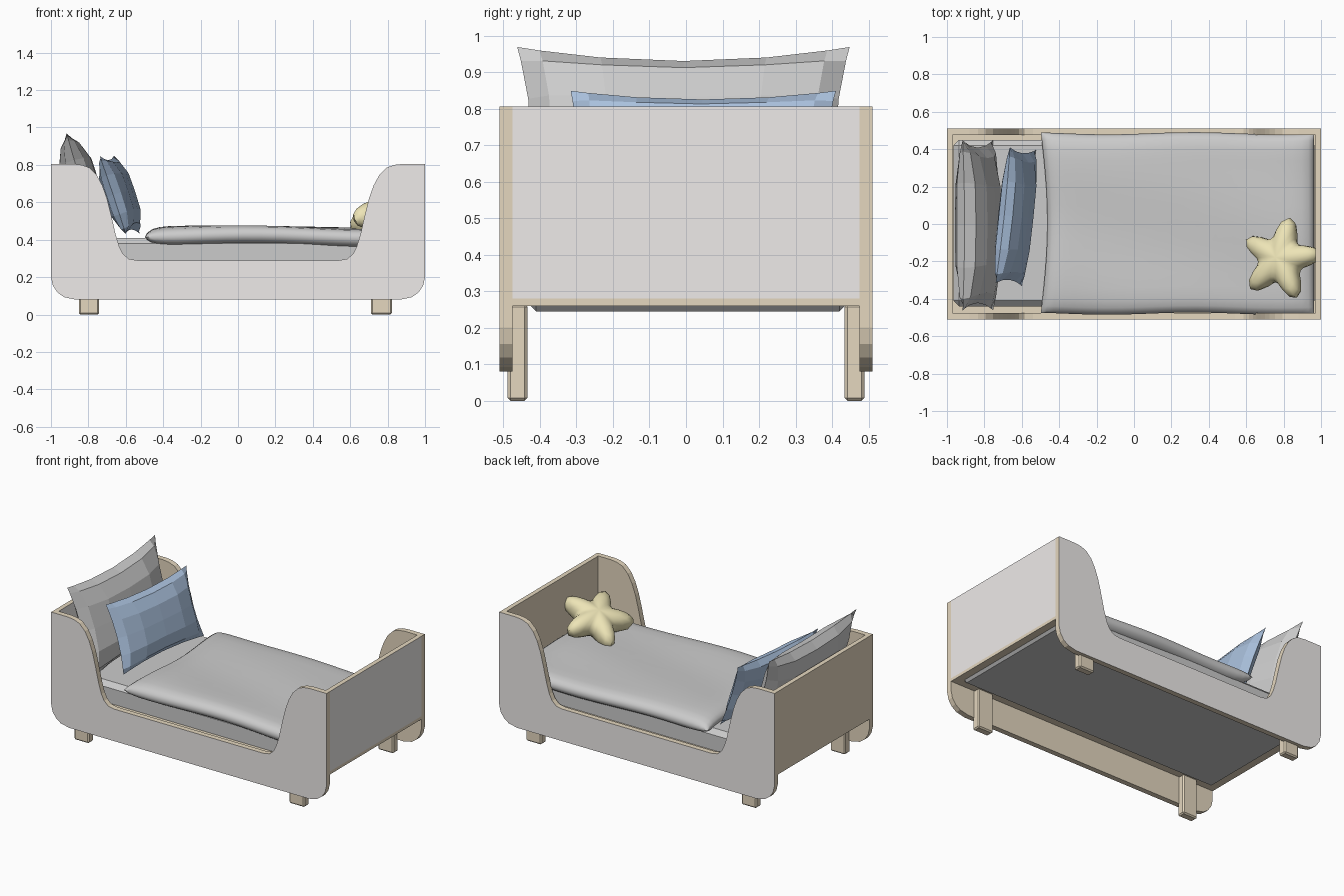
import bpy, bmesh, math
from mathutils import Matrix, Euler, Vector

if "Cube" in bpy.data.objects:
    bpy.data.objects.remove(bpy.data.objects["Cube"])


def mat(name, col):
    m = bpy.data.materials.new(name)
    m.diffuse_color = (*col, 1)
    m.use_nodes = True
    m.node_tree.nodes["Principled BSDF"].inputs["Base Color"].default_value = m.diffuse_color
    return m


WOOD = mat("wood", (0.78, 0.68, 0.52))
PAINT = mat("pale_paint", (0.86, 0.83, 0.82))
BLUE = mat("blue_fabric", (0.40, 0.53, 0.72))
YELLOW = mat("yellow_fabric", (0.85, 0.78, 0.47))


def finish(name, bm, mats=(), smooth=None):
    bmesh.ops.recalc_face_normals(bm, faces=bm.faces)
    me = bpy.data.meshes.new(name)
    bm.to_mesh(me)
    bm.free()
    ob = bpy.data.objects.new(name, me)
    bpy.context.collection.objects.link(ob)
    for m in mats:
        me.materials.append(m)
    if smooth:
        bpy.ops.object.select_all(action='DESELECT')
        ob.select_set(True)
        bpy.context.view_layer.objects.active = ob
        bpy.ops.object.shade_smooth_by_angle(angle=math.radians(smooth))
    return ob


def box(name, x, y, z, mats=(), bevel=0, paint_dir=None):
    bm = bmesh.new()
    bmesh.ops.create_cube(bm, size=1)
    for v in bm.verts:
        v.co = [r[0] + (c + 0.5) * (r[1] - r[0]) for c, r in zip(v.co, (x, y, z))]
    bmesh.ops.recalc_face_normals(bm, faces=bm.faces)
    if bevel:
        bmesh.ops.bevel(bm, geom=bm.edges[:], offset=bevel, segments=1, affect='EDGES')
    if paint_dir:
        paint(bm, paint_dir)
    return finish(name, bm, mats)


def paint(bm, direction):
    # the painted face is the one pointing along direction
    for f in bm.faces:
        if f.normal.dot(Vector(direction)) > 0.9:
            f.material_index = 1


# side panels: half outline, mirrored in x, extruded in y
half = [(0.54, 0.29), (0.585, 0.298), (0.615, 0.325), (0.635, 0.365), (0.655, 0.43),
        (0.68, 0.54), (0.70, 0.62), (0.725, 0.69), (0.755, 0.745), (0.795, 0.785),
        (0.835, 0.80), (0.88, 0.805), (1, 0.805), (1, 0.20), (0.99, 0.155),
        (0.965, 0.118), (0.93, 0.093), (0.87, 0.08)]
outline = half + [(-x, z) for x, z in reversed(half)]
for s, name in ((-1, "front_side_panel"), (1, "back_side_panel")):
    bm = bmesh.new()
    f = bm.faces.new([bm.verts.new((x, s * 0.475, z)) for x, z in outline])
    ext = bmesh.ops.extrude_face_region(bm, geom=[f])
    for v in ext["geom"]:
        if isinstance(v, bmesh.types.BMVert):
            v.co.y = s * 0.51
    bmesh.ops.recalc_face_normals(bm, faces=bm.faces)
    paint(bm, (0, s, 0))
    finish(name, bm, (WOOD, PAINT))

# end boards
box("foot_board", (0.97, 1), (-0.475, 0.475), (0.28, 0.805), (WOOD, PAINT), 0, (1, 0, 0))
box("head_board", (-1, -0.97), (-0.475, 0.475), (0.28, 0.805), (WOOD, PAINT), 0, (1, 0, 0))

# base frame and legs
for s, side in ((-1, "front"), (1, "back")):
    box(side + "_rail", (-1, 1), sorted((s * 0.42, s * 0.475)), (0.26, 0.28), (WOOD,))
    for x, end in (((-0.85, -0.743), "left"), ((0.711, 0.823), "right")):
        box(f"{side}_{end}_leg", x, sorted((s * 0.434, s * 0.488)), (0, 0.265), (WOOD,), 0.008)
for s, end in ((-1, "head"), (1, "foot")):
    box(end + "_rail", sorted((s * 0.94, s)), (-0.42, 0.42), (0.26, 0.28), (WOOD,))

# mattress
box("mattress", (-0.965, 0.965), (-0.44, 0.45), (0.245, 0.41), (), 0.03)


def cushion(name, a, b, t, n, m, power, expo, sag, place, mats=(), smooth=None, warp=None):
    # two-sided padded sheet: half sizes a, b, half thickness t
    bm = bmesh.new()
    for side in (1, -1):
        g = {}
        for i in range(n + 1):
            for j in range(m + 1):
                u = math.sin(math.pi / 2 * (2 * i / n - 1))
                v = math.sin(math.pi / 2 * (2 * j / m - 1))
                h = max(0, (1 - abs(u) ** power) * (1 - abs(v) ** power)) ** expo
                co = Vector((u * (a - sag * (1 - v * v)), v * (b - sag * (1 - u * u)), side * t * h))
                if warp:
                    co = warp(co, u, v)
                g[i, j] = bm.verts.new(co)
        for i in range(n):
            for j in range(m):
                bm.faces.new((g[i, j], g[i + 1, j], g[i + 1, j + 1], g[i, j + 1]))
    bmesh.ops.remove_doubles(bm, verts=bm.verts, dist=1e-5)
    bmesh.ops.transform(bm, matrix=place, verts=bm.verts)
    return finish(name, bm, mats, smooth)


# blanket with soft waves and a curved turned edge
def drape(co, u, v):
    co.x += 0.035 * math.cos(v * math.pi / 2) * max(0, -u) ** 3
    co.z += 0.009 * math.sin(3.6 * u + 2.4) * (0.5 + 0.5 * v * v) + 0.005 * math.sin(5 * v + 2 * u)
    co.z += 0.012 * max(0, -u) ** 2
    co.y += 0.006 * math.sin(5 * u + 1)
    return co


cushion("blanket", 0.73, 0.482, 0.052, 22, 16, 14, 0.5, 0, Matrix.Translation((0.232, 0.003, 0.413)),
        (), 60, drape)

# pillows: sheet stood upright facing +x, leaned back and turned
UPRIGHT = Matrix(((0, 0, 1, 0), (1, 0, 0, 0), (0, 1, 0, 0), (0, 0, 0, 1)))


def lean(loc, tilt, turn):
    rot = Euler((0, -math.radians(tilt), math.radians(turn)))
    return Matrix.Translation(loc) @ rot.to_matrix().to_4x4() @ UPRIGHT


cushion("grey_pillow", 0.455, 0.295, 0.095, 6, 6, 4, 0.7, 0.04, lean((-0.835, -0.007, 0.685), 16, 0))
cushion("blue_pillow", 0.365, 0.22, 0.07, 6, 6, 4, 0.7, 0.025, lean((-0.632, 0.04, 0.64), 18.5, -6), (BLUE,))

# star cushion: rings of a rounded five-point outline
bm = bmesh.new()
N = 40
for side in (1, -1):
    prev = None
    top = bm.verts.new((0, 0, side * 0.08))
    for k in range(1, 6):
        p = k / 5 * math.pi / 2
        ring = []
        for i in range(N):
            a = 2 * math.pi * i / N
            w = 0.5 + 0.5 * math.cos(5 * a)
            r = (0.125 + 0.105 * w ** 1.3) * math.sin(p)
            ring.append(bm.verts.new((r * math.cos(a), r * math.sin(a), side * 0.08 * math.cos(p) ** 0.8 if k < 5 else 0)))
        for i in range(N):
            j = (i + 1) % N
            bm.faces.new((prev[i], prev[j], ring[j], ring[i]) if prev else (top, ring[j], ring[i]))
        prev = ring
bmesh.ops.remove_doubles(bm, verts=bm.verts, dist=1e-5)
place = Matrix.Translation((0.785, -0.19, 0.55)) @ Euler((-0.15, -0.38, 0)).to_matrix().to_4x4() \
    @ Matrix.Rotation(math.radians(8), 4, 'Z')
bmesh.ops.transform(bm, matrix=place, verts=bm.verts)
finish("star_cushion", bm, (YELLOW,), 60)
